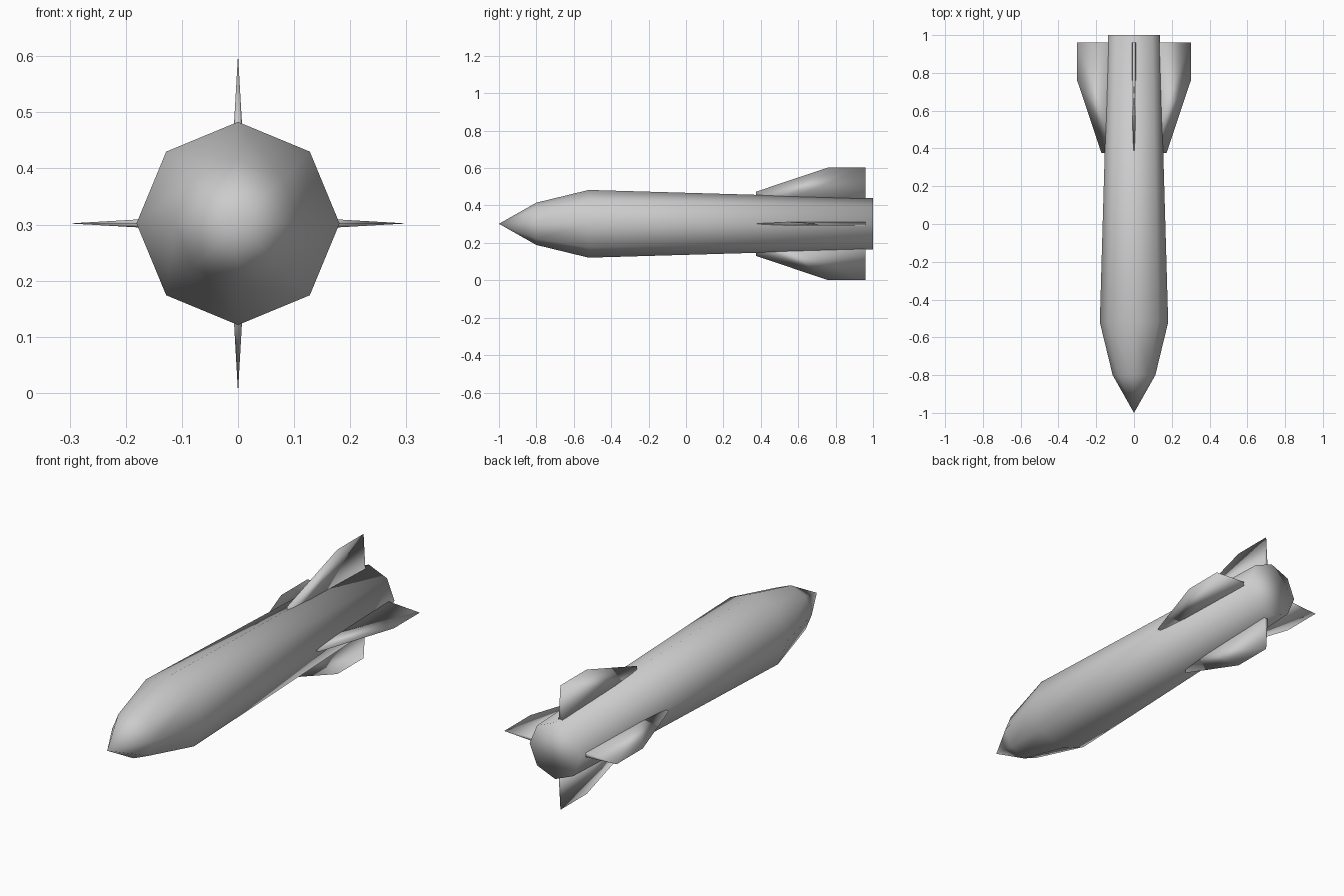
import bpy, bmesh
from math import sin, cos, pi
from mathutils import Matrix, Vector

cube = bpy.data.objects.get("Cube")
if cube:
    bpy.data.objects.remove(cube, do_unlink=True)

AXIS_Z = 0.302
SIDES = 8

grey = bpy.data.materials.new("plain_grey")
grey.use_nodes = True
COLOUR = (0.6, 0.6, 0.6, 1)
grey.diffuse_color = COLOUR
grey.node_tree.nodes["Principled BSDF"].inputs["Base Color"].default_value = COLOUR


def finish(bm, name):
    """Turn a bmesh into a smooth-shaded object lying along the body axis."""
    bmesh.ops.recalc_face_normals(bm, faces=bm.faces)
    for face in bm.faces:
        face.smooth = True
    mesh = bpy.data.meshes.new(name)
    bm.to_mesh(mesh)
    bm.free()
    mesh.materials.append(grey)
    obj = bpy.data.objects.new(name, mesh)
    obj.location.z = AXIS_Z
    bpy.context.collection.objects.link(obj)
    return obj


# Body: eight-sided profile of (y, radius) with a pointed nose and flat tail
bm = bmesh.new()
nose = bm.verts.new((0, -1, 0))
rings = []
for y, r in [(-0.8, 0.113), (-0.52, 0.181), (1.0, 0.137)]:
    angles = [2 * pi * i / SIDES for i in range(SIDES)]
    rings.append([bm.verts.new((r * cos(a), y, r * sin(a))) for a in angles])
for i in range(SIDES):
    j = (i + 1) % SIDES
    bm.faces.new((nose, rings[0][i], rings[0][j]))
    for a, b in zip(rings, rings[1:]):
        bm.faces.new((a[i], b[i], b[j], a[j]))
bm.faces.new(rings[-1])
finish(bm, "body")


# Fins: wedge root that tapers to a knife edge at the tip
def make_fin(name, turn):
    bm = bmesh.new()
    v = lambda x, y, z: bm.verts.new((x, y, z))
    front_low, front_high = v(0, 0.375, 0.11), v(0, 0.375, 0.172)
    tip_front, tip_back = v(0, 0.76, 0.301), v(0, 0.96, 0.301)
    roots = []
    for side in (-1, 1):
        mid, back = v(side * 0.011, 0.5, 0.11), v(side * 0.011, 0.96, 0.11)
        bm.faces.new((front_low, mid, front_high))
        bm.faces.new((front_high, mid, tip_front))
        bm.faces.new((mid, back, tip_back, tip_front))
        roots.append((mid, back))
    (m1, b1), (m2, b2) = roots
    bm.faces.new((b1, b2, tip_back))
    bm.faces.new((front_low, m1, b1, b2, m2))
    bmesh.ops.rotate(bm, verts=bm.verts, cent=Vector(),
                     matrix=Matrix.Rotation(turn, 3, "Y"))
    finish(bm, name)


for i, name in enumerate(("top_fin", "left_fin", "bottom_fin", "right_fin")):
    make_fin(name, i * pi / 2)
